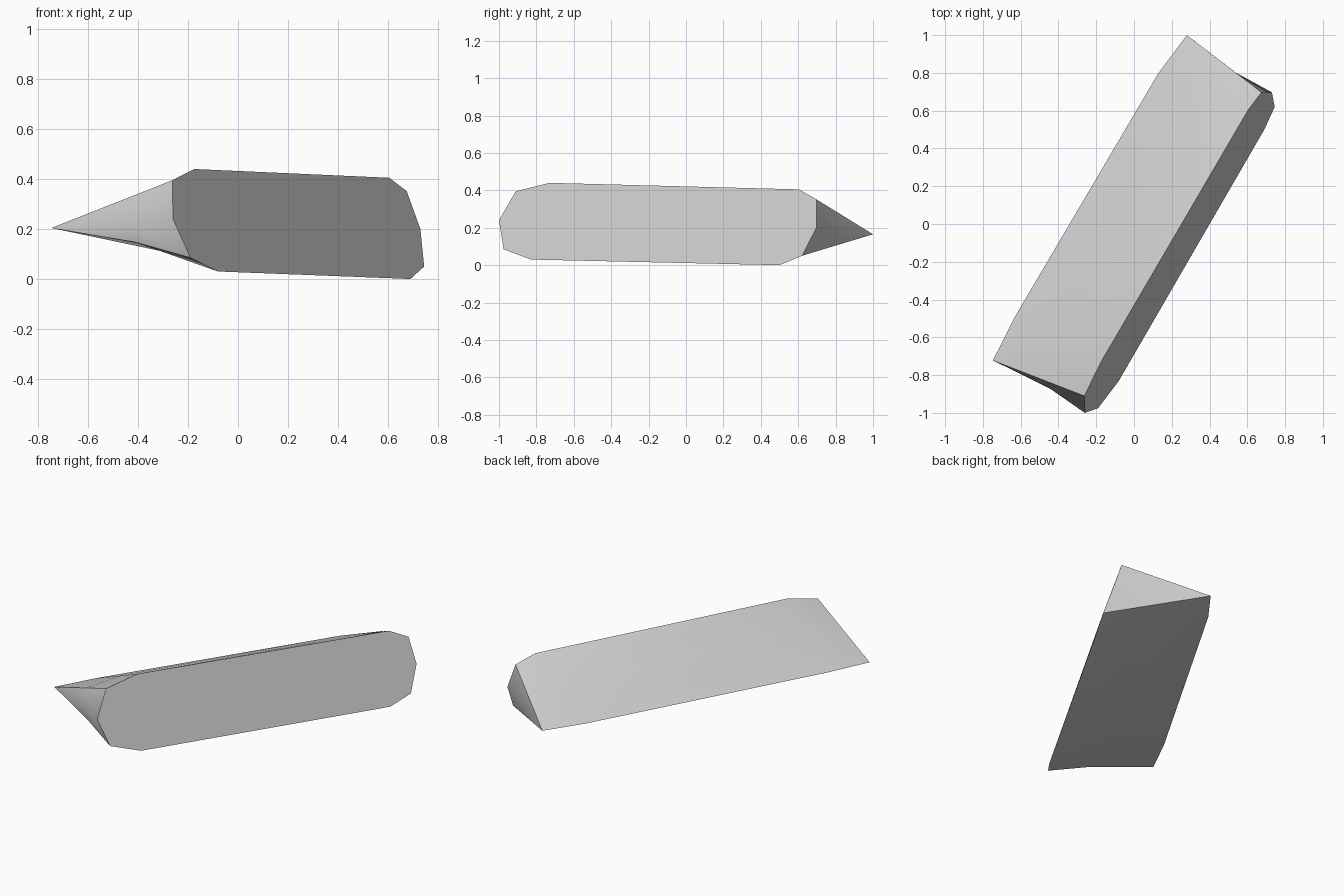
import bpy, bmesh, math
from mathutils import Vector

if "Cube" in bpy.data.objects:
    bpy.data.objects.remove(bpy.data.objects["Cube"])

# Elongated ten-sided broad face (counter from upper front corner, clockwise)
face = [Vector(p) for p in (
    (-0.263, -0.91, 0.395), (-0.175, -0.73, 0.44), (0.605, 0.605, 0.405),
    (0.675, 0.697, 0.352), (0.73, 0.697, 0.20), (0.745, 0.62, 0.05),
    (0.69, 0.50, 0.0), (-0.08, -0.83, 0.03), (-0.19, -0.975, 0.085),
    (-0.26, -1.0, 0.24))]

# Sharp back edge, slightly bowed, and which edge point each corner runs to
edge = [Vector(p) for p in (
    (-0.747, -0.722, 0.204), (-0.63, -0.49, 0.20),
    (0.13, 0.80, 0.172), (0.28, 1.0, 0.165))]
target = [0, 1, 2, 3, 3, 3, 2, 1, 0, 0]

# Shallow hollows halfway along the underside and the pinched ends
along = (edge[3] - edge[0]).normalized()
offset = {4: along * -0.02, 9: along * 0.02,
          7: Vector((0, 0, 0.012)), 8: Vector((0, 0, 0.015))}

bm = bmesh.new()
front = [bm.verts.new(p) for p in face]
back = [bm.verts.new(p) for p in edge]
middle = [bm.verts.new(p.lerp(edge[t], 0.4) + offset.get(i, Vector()))
          for i, (p, t) in enumerate(zip(face, target))]

bm.faces.new(front)
for i in range(10):
    j = (i + 1) % 10
    bm.faces.new((front[i], front[j], middle[j], middle[i]))
    a, b = back[target[i]], back[target[j]]
    bm.faces.new((middle[i], middle[j], a) if a is b
                 else (middle[i], middle[j], b, a))
bmesh.ops.recalc_face_normals(bm, faces=bm.faces)

mesh = bpy.data.meshes.new("wedge_bar")
bm.to_mesh(mesh)
bm.free()
wedge = bpy.data.objects.new("wedge_bar", mesh)
bpy.context.collection.objects.link(wedge)

# Smooth sides, crisp face rim and back edge
bpy.context.view_layer.objects.active = wedge
wedge.select_set(True)
bpy.ops.object.shade_smooth_by_angle(angle=math.radians(50))
